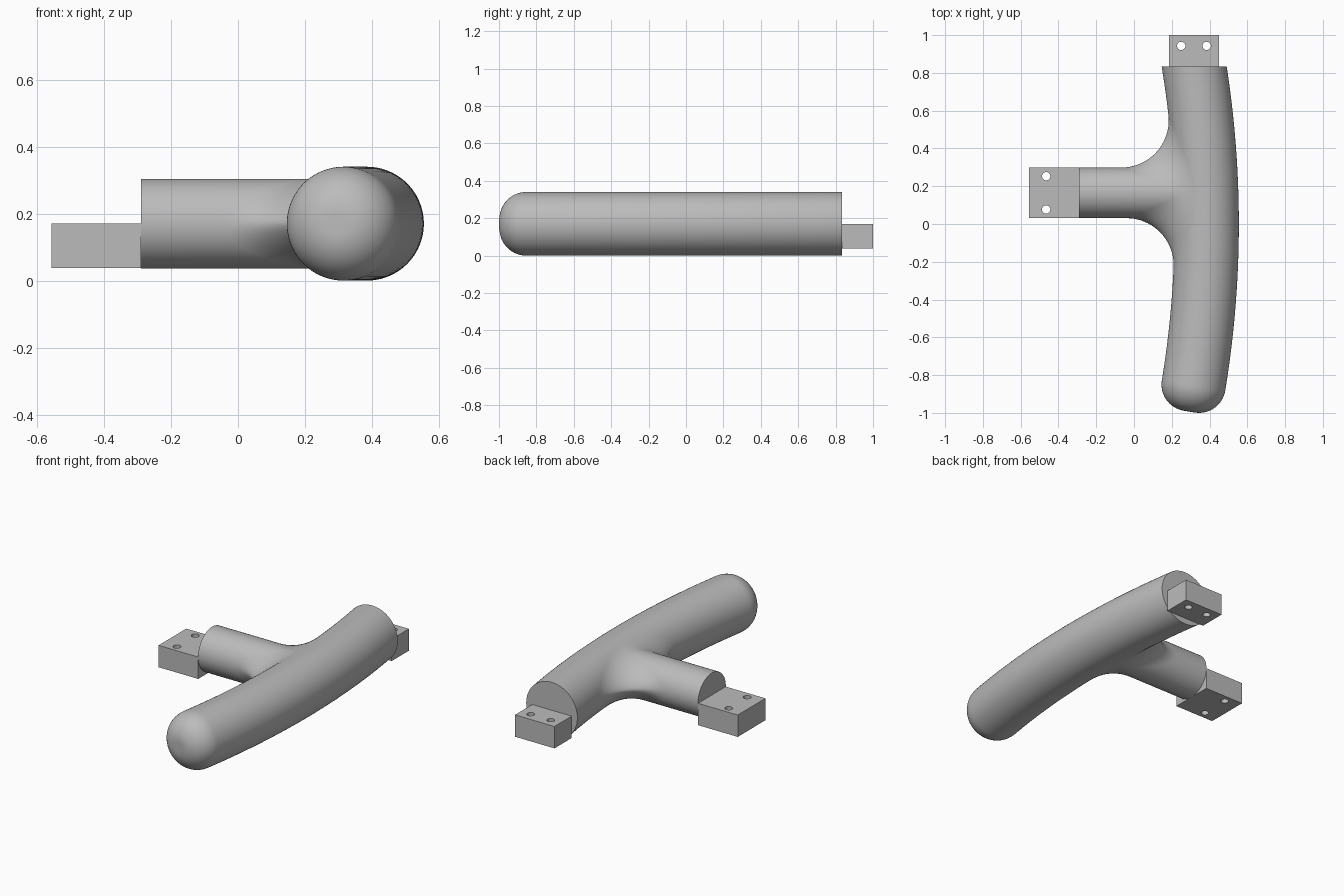
import bpy, bmesh
from math import sin, cos, asin, sqrt, pi, radians
from mathutils import Vector

if "Cube" in bpy.data.objects:
    bpy.data.objects.remove(bpy.data.objects["Cube"])

grey = bpy.data.materials.new("plain grey")
grey.use_nodes = True
grey.diffuse_color = (0.5, 0.5, 0.5, 1)
grey.node_tree.nodes["Principled BSDF"].inputs["Base Color"].default_value = (0.5, 0.5, 0.5, 1)

ZC = 0.17                                # shared height of both axes
BAR_R, BEND, BAR_X = 0.17, 5.27, 0.385   # bar radius, bend radius, axis at its middle
BEND_C = Vector((BAR_X - BEND, 0, ZC))   # centre of the bend
STEM_R, STEM_Y, STEM_END = 0.134, 0.165, -0.29
BLEND = 0.25                             # fillet radius between stem and bar
BACK, NOSE, ROUND = 0.835, -0.855, 0.14  # flat end, start of rounded end, its radius
SIDES = 96


def loft(name, rings, cap_last):
    """Skin closed rings of points, capping the first and maybe the last."""
    bm = bmesh.new()
    loops = [[bm.verts.new(p) for p in ring] for ring in rings]
    for a, b in zip(loops, loops[1:]):
        for i in range(SIDES):
            k = (i + 1) % SIDES
            bm.faces.new((a[i], a[k], b[k], b[i]))
    bm.faces.new(loops[0])
    if cap_last:
        bm.faces.new(loops[-1])
    bmesh.ops.recalc_face_normals(bm, faces=bm.faces)
    mesh = bpy.data.meshes.new(name)
    bm.to_mesh(mesh)
    bm.free()
    obj = bpy.data.objects.new(name, mesh)
    bpy.context.collection.objects.link(obj)
    mesh.materials.append(grey)
    bpy.ops.object.select_all(action="DESELECT")
    obj.select_set(True)
    bpy.context.view_layer.objects.active = obj
    bpy.ops.object.shade_smooth_by_angle(angle=radians(30))
    return obj


angles = [2 * pi * i / SIDES for i in range(SIDES)]

# Bent bar: flat back end, filleted front end
nose_turn = asin(NOSE / BEND)
nose_dir = Vector((sin(nose_turn), -cos(nose_turn), 0))


def bar_point(t, a, r):
    reach = BEND + r * cos(a)
    start = asin(BACK / reach)
    turn = start + (nose_turn - start) * t
    return BEND_C + Vector((reach * cos(turn), reach * sin(turn), r * sin(a)))


rings = [[bar_point(j / 40, a, BAR_R) for a in angles] for j in range(41)]
for j in range(1, 17):
    s = pi / 2 * j / 16
    r = BAR_R - ROUND * (1 - cos(s))
    rings.append([bar_point(1, a, r) + nose_dir * ROUND * sin(s) for a in angles])
loft("curved_bar", rings, True)

# Stem with a rolling-ball fillet into the bar
STEPS = 20
columns = []
for a in angles:
    out = Vector((0, cos(a), sin(a)))
    ball = Vector((0, STEM_Y, ZC)) + out * (STEM_R + BLEND)
    gap = sqrt((BAR_R + BLEND) ** 2 - (ball.z - ZC) ** 2)
    ball.x = BEND_C.x + sqrt((BEND - gap) ** 2 - ball.y ** 2)
    flat = Vector((ball.x - BEND_C.x, ball.y, 0)).normalized()
    to_bar = (BEND_C + flat * BEND - ball).normalized()
    column = [Vector((STEM_END, ball.y, ball.z)) - out * BLEND]
    for j in range(STEPS + 1):
        column.append(ball + (-out).slerp(to_bar, j / STEPS) * BLEND)
    columns.append(column)
loft("stem", list(zip(*columns)), False)


# Mounting tabs with two through holes each
def tab(name, low, high, holes):
    low, high = Vector(low), Vector(high)
    bpy.ops.mesh.primitive_cube_add(size=1, location=(low + high) / 2)
    obj = bpy.context.object
    obj.name = name
    obj.scale = high - low
    bpy.ops.object.transform_apply(location=False, rotation=False, scale=True)
    obj.data.materials.append(grey)
    for x, y in holes:
        bpy.ops.mesh.primitive_cylinder_add(vertices=32, radius=0.022, depth=1, location=(x, y, ZC))
        cutter = bpy.context.object
        cutter.hide_render = True
        cutter.data.materials.append(grey)
        bpy.context.view_layer.objects.active = obj
        cut = obj.modifiers.new("hole", "BOOLEAN")
        cut.operation, cut.solver, cut.object = "DIFFERENCE", "EXACT", cutter
        bpy.ops.object.modifier_apply(modifier=cut.name)
        bpy.data.objects.remove(cutter)
    bpy.ops.object.select_all(action="DESELECT")
    obj.select_set(True)
    bpy.ops.object.shade_smooth_by_angle(angle=radians(30))


tab("stem_tab", (-0.557, 0.032, 0.037), (STEM_END, 0.298, ZC), [(-0.465, 0.253), (-0.465, 0.077)])
tab("bar_tab", (0.185, BACK, 0.037), (0.45, 1.0, ZC), [(0.25, 0.943), (0.385, 0.943)])
